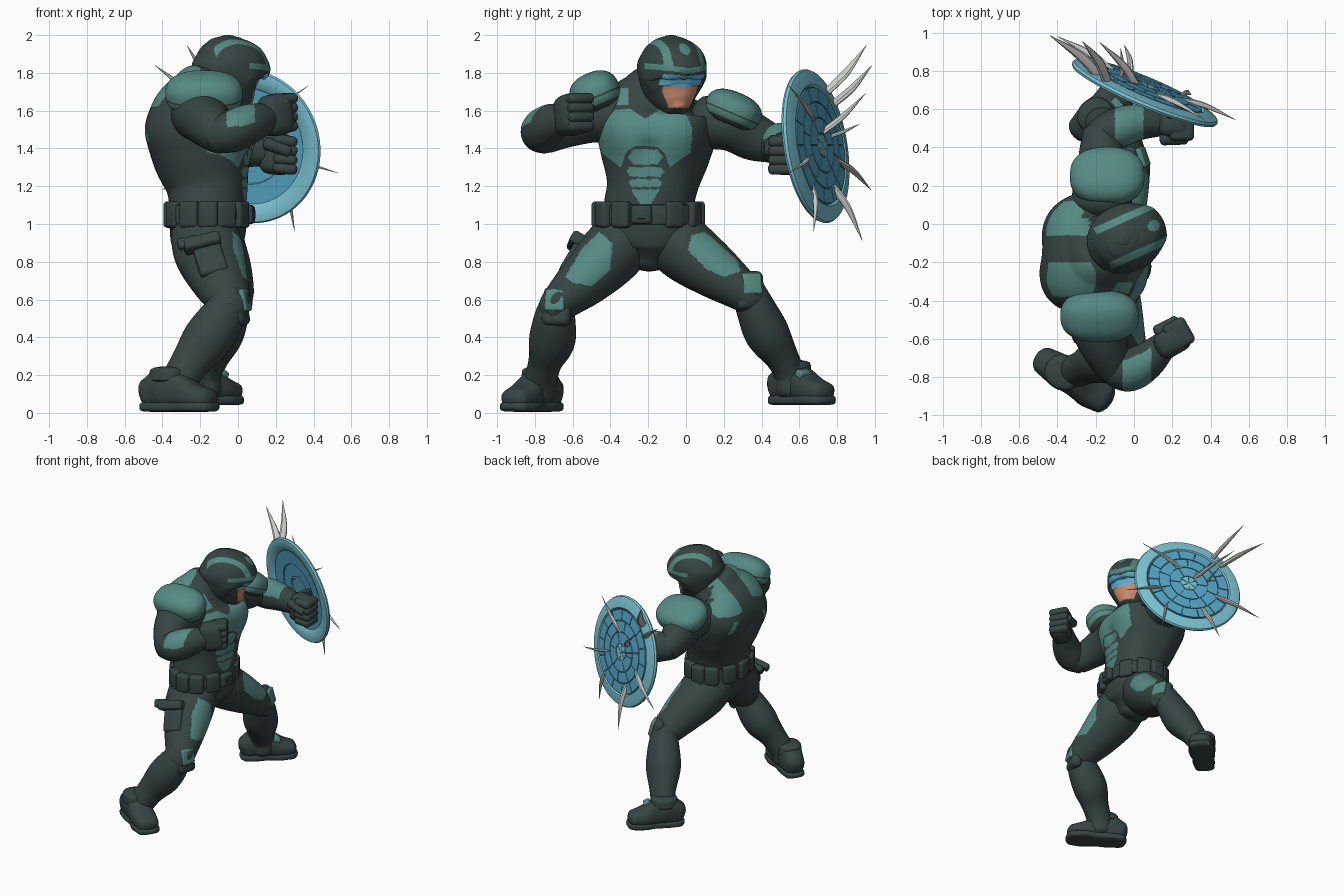
import bpy, bmesh, math
from mathutils import Vector, Matrix

if "Cube" in bpy.data.objects:
    bpy.data.objects.remove(bpy.data.objects["Cube"])

V = Vector
UP = V((0, 0, 1))


def srgb(name, r, g, b):
    m = bpy.data.materials.new(name)
    m.diffuse_color = [((c / 255 + .055) / 1.055) ** 2.4 for c in (r, g, b)] + [1]
    m.use_nodes = True
    m.node_tree.nodes["Principled BSDF"].inputs["Base Color"].default_value = m.diffuse_color
    return m


DARK = srgb("dark suit", 54, 69, 67)
TEAL = srgb("teal armour", 86, 138, 132)
SKIN = srgb("skin", 202, 138, 108)
VISOR = srgb("visor blue", 96, 186, 222)
RIM = srgb("shield rim", 124, 196, 212)
BLUE = srgb("shield blue", 86, 166, 198)
DEEP = srgb("shield groove", 62, 132, 162)
SHARD = srgb("shard grey", 208, 208, 206)


def finish(bm, name, mat):
    bmesh.ops.recalc_face_normals(bm, faces=bm.faces)
    me = bpy.data.meshes.new(name)
    bm.to_mesh(me)
    bm.free()
    me.materials.append(mat)
    ob = bpy.data.objects.new(name, me)
    bpy.context.collection.objects.link(ob)
    return ob


def loft(name, pts, a, mat, sides=40, steps=8, p=2.0, cap=.6):
    """Smooth tube through (x, y, z, ra, rb) rings; a is the direction of ra."""
    P = [V(q) for q in pts]
    P = [P[0] * 2 - P[1]] + P + [P[-1] * 2 - P[-2]]
    R = []
    for i in range(1, len(P) - 2):
        p0, p1, p2, p3 = P[i - 1:i + 3]
        for k in range(steps):
            t = k / steps
            R.append(.5 * (2 * p1 + (p2 - p0) * t + (2 * p0 - 5 * p1 + 4 * p2 - p3) * t * t
                           + (3 * p1 - p0 - 3 * p2 + p3) * t ** 3))
    R.append(P[-2])
    C = [V(r[:3]) for r in R]
    n = len(R)
    T = [(C[min(i + 1, n - 1)] - C[max(i - 1, 0)]).normalized() for i in range(n)]
    rings = [(C[i], T[i], R[i][3], R[i][4]) for i in range(n)]
    if cap:                                   # rounded ends
        def end(i, s):
            m = min(R[i][3], R[i][4]) * cap
            return [(C[i] + T[i] * s * m * math.sin(q), T[i], R[i][3] * math.cos(q), R[i][4] * math.cos(q))
                    for q in (.35, .7, 1.05, 1.35, 1.5)]
        rings = end(0, -1)[::-1] + rings + end(n - 1, 1)
    bm = bmesh.new()
    loops = []
    sc = lambda c: math.copysign(abs(c) ** (2 / p), c)
    for c, t, ra, rb in rings:
        u = (V(a) - t * V(a).dot(t)).normalized()
        w = t.cross(u)
        loops.append([bm.verts.new(c + u * ra * sc(math.cos(j * math.tau / sides))
                                   + w * rb * sc(math.sin(j * math.tau / sides))) for j in range(sides)])
    for A, B in zip(loops, loops[1:]):
        for j in range(sides):
            bm.faces.new((A[j], A[j - 1], B[j - 1], B[j]))
    bm.faces.new(loops[0])
    bm.faces.new(loops[-1])
    return finish(bm, name, mat)


def paint(ob, mat, rule):
    ob.data.materials.append(mat)
    k = len(ob.data.materials) - 1
    for f in ob.data.polygons:
        if rule(f.center, f.normal):
            f.material_index = k


def bump(ob, c, r, amt):
    c = V(c)
    nor = [v.normal.copy() for v in ob.data.vertices]
    for v, q in zip(ob.data.vertices, nor):
        v.co += q * amt * math.exp(-((v.co - c).length / r) ** 2)


def box(name, c, size, x, mat, z=UP, bev=.02):
    x = V(x).normalized()
    y = V(z).cross(x).normalized()
    M = Matrix((x, y, x.cross(y))).transposed().to_4x4()
    bm = bmesh.new()
    bmesh.ops.create_cube(bm, size=1)
    bmesh.ops.scale(bm, vec=size, verts=bm.verts)
    bmesh.ops.bevel(bm, geom=bm.edges[:], offset=bev, segments=4, profile=.5, affect='EDGES')
    bmesh.ops.transform(bm, matrix=Matrix.Translation(c) @ M, verts=bm.verts)
    return finish(bm, name, mat)


def inside(a, b, poly):
    r = False
    for (x1, y1), (x2, y2) in zip(poly, poly[1:] + poly[:1]):
        if (y1 > b) != (y2 > b) and a < (x2 - x1) * (b - y1) / (y2 - y1) + x1:
            r = not r
    return r


# torso with chest plate, stomach cells and upper back panels
FWD = V((math.cos(-.15), math.sin(-.15), 0))
torso = loft("torso", [(-.17, -.21, .8, .12, .1), (-.17, -.2, .88, .18, .21), (-.16, -.2, .98, .2, .24),
                       (-.16, -.2, 1.08, .2, .235), (-.165, -.18, 1.2, .215, .24), (-.19, -.165, 1.35, .255, .285),
                       (-.2, -.155, 1.5, .275, .32), (-.2, -.15, 1.61, .24, .31), (-.18, -.13, 1.69, .17, .21),
                       (-.15, -.1, 1.74, .12, .14)], FWD, DARK, 220, 22, 2.3, .5)
for c, r, k in (((.07, -.36, 1.47), .13, .025), ((.08, -.02, 1.47), .13, .025), ((-.42, -.34, 1.5), .15, .03),
                ((-.42, .02, 1.5), .15, .03), ((-.48, -.15, 1.45), .06, -.025), ((.08, -.2, 1.4), .05, -.02)):
    bump(torso, c, r, k)
PLATE = [(-.01, 1.55), (.08, 1.61), (.21, 1.6), (.25, 1.5), (.24, 1.38), (.13, 1.3), (.1, 1.38), (.06, 1.41),
         (-.01, 1.41)]
CELLS = [(1.315, 1.395, .095), (1.25, 1.302, .1), (1.195, 1.238, .09)]


def torso_rule(c, n):
    d = abs(c.y + .215)
    if n.x > .1:
        return (inside(d, c.z, PLATE) or (1.63 < c.z < 1.72 and .09 < d < .15)
                or (1.09 < c.z < 1.183 and d < .075 * (c.z - 1.06) / .12)
                or any(a < c.z < b and d < w - abs(c.z - (a + b) / 2) * .8 for a, b, w in CELLS))
    e = abs(c.y + .13)
    return c.x < -.2 and (n.z > .42 and .07 < e < .25 or 1.44 < c.z < 1.53 and .15 < e - (1.5 - c.z) * .5 < .18)


paint(torso, TEAL, torso_rule)

# belt, buckle and pouches
loft("belt", [(-.16, -.2, 1.0, .21, .255), (-.16, -.2, 1.05, .215, .258), (-.16, -.2, 1.1, .21, .255)],
     FWD, DARK, 64, 4, 2.4, .05)
for deg in (-150, -118, -90, -62, -32, 30, 62, 90, 118, 150, 180):
    q = math.radians(deg)
    out = V((math.cos(q), math.sin(q), 0))
    box("belt_pouch", V((-.16 + .2 * out.x, -.2 + .265 * out.y, 1.05)), (.07, .105, .14), out, DARK)
box("buckle", (.06, -.235, 1.05), (.05, .11, .1), FWD, DARK)
box("buckle_inset", (.083, -.238, 1.05), (.012, .05, .045), FWD, DARK, bev=.004)

# neck, helmet and face
loft("neck", [(-.17, -.1, 1.64, .13, .15), (-.12, -.09, 1.7, .12, .13), (-.07, -.08, 1.77, .11, .12)], FWD, DARK)
HF = V((math.cos(.42), math.sin(.42), 0))
HS = V((-HF.y, HF.x, 0))
HC = V((-.045, -.075, 0))
rows = [(.075, 1.6, .055, .055), (.055, 1.63, .09, .09), (.02, 1.69, .14, .138), (.0, 1.75, .172, .163),
        (.0, 1.81, .2, .177), (-.002, 1.87, .196, .172), (-.008, 1.93, .157, .139), (-.01, 1.965, .112, .1),
        (-.01, 1.985, .07, .062), (-.01, 1.994, .035, .03)]
head = loft("helmet", [(*(HC + HF * o + UP * z), a, b) for o, z, a, b in rows], HF, DARK, 180, 18, 2.1, .2)


def hd(c):
    r = c - HC
    return r.dot(HF), r.dot(HS)


for f0, s, z, r, k in ((.2, 0, 1.82, .06, .018), (.19, .08, 1.81, .05, .014), (.19, -.08, 1.81, .05, .014),
                       (.18, 0, 1.69, .018, .03), (.14, 0, 1.61, .035, .012), (.19, 0, 1.755, .05, -.012),
                       (.05, .165, 1.75, .05, .012), (.05, -.165, 1.75, .05, .012)):
    bump(head, HC + HF * f0 + HS * s + UP * z, r, k)
paint(head, TEAL, lambda c, n: (hd(c)[0] > .04 and 1.795 < c.z - abs(hd(c)[1]) * .15 < 1.825)
      or (c.z > 1.835 and .08 < abs(hd(c)[1]) < .118 and hd(c)[0] > -.13)
      or (hd(c)[0] > 0 and (hd(c)[1] ** 2 + (c.z - 1.925) ** 2) < .0009))
paint(head, SKIN, lambda c, n: hd(c)[0] > .06 and 1.615 < c.z < 1.73 and abs(hd(c)[1]) < min(.1, .05 + (c.z - 1.6) * .5))
paint(head, VISOR, lambda c, n: hd(c)[0] > .05 and 1.725 < c.z - abs(hd(c)[1]) * .1 < 1.783 and abs(hd(c)[1]) < .12)


# shoulder pads
def pad(name, c, rx, ry, rz, tilt):
    bm = bmesh.new()
    bmesh.ops.create_uvsphere(bm, u_segments=64, v_segments=48, radius=1)
    for v in bm.verts:
        v.co = V([math.copysign(abs(k) ** .82, k) for k in v.co])
        v.co.z = max(v.co.z, -.75)
    bmesh.ops.scale(bm, vec=(rx, ry, rz), verts=bm.verts)
    M = Matrix.Translation(c) @ Matrix.Rotation(tilt, 4, 'X')
    bmesh.ops.transform(bm, matrix=M, verts=bm.verts)
    ob = finish(bm, name, TEAL)
    inv = M.inverted()
    paint(ob, DARK, lambda p, n: (inv @ p).z < -.5 * rz or -.2 < (inv @ p).z / rz < -.12)


pad("right_shoulder_pad", (-.18, -.48, 1.69), .205, .135, .115, .4)
pad("left_shoulder_pad", (-.14, .25, 1.6), .195, .155, .1, -.4)

# arms
loft("right_upper_arm", [(-.19, -.38, 1.58, .15, .17), (-.19, -.5, 1.57, .14, .155), (-.16, -.63, 1.53, .125, .125),
                         (-.1, -.75, 1.47, .1, .1)], UP, DARK)
rf = loft("right_forearm", [(-.12, -.75, 1.46, .09, .09), (-.03, -.765, 1.49, .11, .11), (.06, -.72, 1.53, .105, .1),
                            (.15, -.64, 1.56, .08, .075)], UP, DARK, 72, 20)
paint(rf, TEAL, lambda c, n: -.06 < c.x < .09 and n.z > .2 and n.y < .4)
loft("left_upper_arm", [(-.17, .1, 1.54, .14, .16), (-.16, .24, 1.52, .135, .15), (-.17, .36, 1.46, .125, .12),
                        (-.17, .47, 1.42, .1, .1)], UP, DARK)
lf = loft("left_forearm", [(-.18, .46, 1.42, .095, .09), (-.09, .5, 1.42, .115, .105), (.02, .53, 1.4, .1, .095),
                           (.15, .53, 1.38, .075, .07)], UP, DARK, 72, 20)
paint(lf, TEAL, lambda c, n: -.1 < c.x < .05 and n.z > .25)


def fist(side, c, f, inner):
    c, f, inner = V(c), V(f).normalized(), V(inner).normalized()
    box(side + "_hand", c - f * .01, (.18, .15, .22), f, DARK, bev=.06)
    for i in range(4):
        box(side + "_finger", c + f * .035 + inner * .015 + UP * (i - 1.5) * .049, (.13, .15, .057), f, DARK, bev=.026)
    t = c + inner * .08 + UP * .05
    loft(side + "_thumb", [(*(t - f * .06), .034, .034), (*(t + f * .05 - UP * .03), .03, .03)], UP, DARK, 16, 4)


fist("right", (.21, -.605, 1.58), (.8, .45, .15), (-.4, .85, 0))
fist("left", (.215, .525, 1.37), (1, .0, -.1), (0, -1, 0))

# legs
rt = loft("right_thigh", [(-.18, -.3, .95, .18, .16), (-.15, -.4, .84, .185, .17), (-.1, -.53, .71, .155, .145),
                          (-.05, -.66, .59, .115, .105), (-.06, -.7, .53, .1, .09)], (1, 0, 0), DARK, 120, 24)
lt = loft("left_thigh", [(-.17, -.1, .95, .18, .16), (-.14, .0, .86, .185, .17), (-.08, .15, .75, .155, .145),
                         (-.03, .3, .64, .115, .105), (-.04, .35, .59, .1, .09)], (1, 0, 0), DARK, 120, 24)
RT = [(-.39, .9), (-.4, .76), (-.5, .67), (-.6, .69), (-.64, .72), (-.55, .87), (-.46, .96)]
LT = [(.01, .86), (.03, .94), (.1, .96), (.27, .81), (.29, .75), (.2, .72), (.11, .76)]
paint(rt, TEAL, lambda c, n: n.x > .05 and inside(c.y, c.z, RT))
paint(lt, TEAL, lambda c, n: n.x > .05 and inside(c.y, c.z, LT))
loft("right_shin", [(-.05, -.68, .6, .09, .085), (-.09, -.695, .5, .12, .11), (-.17, -.71, .38, .13, .122),
                    (-.25, -.745, .27, .105, .09), (-.31, -.77, .17, .095, .085), (-.33, -.78, .1, .09, .085)],
     (1, 0, 0), DARK, 40, 8)
loft("left_shin", [(-.03, .32, .67, .09, .085), (-.06, .37, .55, .12, .105), (-.1, .43, .42, .13, .118),
                   (-.15, .51, .29, .1, .088), (-.18, .55, .2, .09, .08), (-.18, .56, .12, .09, .08)],
     (1, 0, 0), DARK, 40, 8)
for s, c, d in (("right", (.025, -.69, .57), (.9, -.3, .2)), ("left", (.035, .345, .655), (.9, .3, .25))):
    c, d = V(c), V(d).normalized()
    box(s + "_knee_guard", c - d * .03, (.08, .155, .21), d, DARK, bev=.035)
    box(s + "_knee_plate", c + d * .012 + UP * .025, (.035, .11, .12), d, TEAL, bev=.016)


# boots with soles
def boot(side, heel, toe, z0):
    h, t = V((*heel, z0)), V((*toe, z0))
    d = t - h
    rows = [(0, .1, .085, .075), (.25, .125, .11, .088), (.5, .11, .095, .085), (.75, .085, .07, .092),
            (1, .07, .055, .08)]
    loft(side + "_boot", [(*(h + d * k + UP * z), a, b) for k, z, a, b in rows], UP, DARK, 40, 8, 2.5, .8)
    rows = [(-.02, .074), (.25, .083), (.5, .078), (.75, .096), (1.02, .084)]
    loft(side + "_sole", [(*(h + d * k + UP * .028), .027, b) for k, b in rows], UP, DARK, 32, 6, 4, 1.8)
    c = h + d * .3 + UP * .2
    loft(side + "_boot_cuff", [(*(c - UP * .03), .1, .092), (*(c + UP * .02), .095, .087)], d, DARK, 40, 4, 2.2, .25)


boot("right", (-.46, -.72), (-.165, -.905), .005)
boot("left", (-.27, .5), (-.04, .72), .04)
box("boot_patch", (-.09, .62, .205), (.05, .08, .04), (.7, .7, -.5), TEAL, bev=.012)

# holster and sidearm on the right thigh
HZ = V((-.25, .5, .83)).normalized()
HX = V((1, .1, .25))
box("holster", (-.15, -.59, .82), (.15, .08, .22), HX, DARK, z=HZ)
box("holster_flap", (-.19, -.575, .9), (.2, .09, .07), HX, DARK, z=HZ)
box("sidearm_grip", (-.27, -.59, .9), (.1, .045, .06), HX, DARK, z=HZ, bev=.012)

# round shield, turned from a profile
N = V((.385, .91, .15)).normalized()
SU = (UP - N * N.z).normalized()
SV = N.cross(SU)
SC = V((.065, .705, 1.415))


def sp(r, q, h):
    return SC + (SU * math.cos(q) + SV * math.sin(q)) * r + N * h


prof = [(.002, -.005), (.1, -.005), (.105, -.012), (.2, -.012), (.205, -.018), (.31, -.02), (.32, -.03), (.385, -.038),
        (.405, -.035), (.412, -.022), (.405, -.008), (.34, .012), (.325, .012), (.315, .0), (.15, .012), (.002, .016)]
bm = bmesh.new()
loops = [[bm.verts.new(sp(r, j * math.tau / 96, h)) for j in range(96)] for r, h in prof]
for A, B in zip(loops, loops[1:]):
    for j in range(96):
        bm.faces.new((A[j - 1], A[j], B[j], B[j - 1]))
shield = finish(bm, "shield", BLUE)
flat = lambda c: (c - SC - N * (c - SC).dot(N)).length
paint(shield, RIM, lambda c, n: flat(c) > .314)
paint(shield, DEEP, lambda c, n: flat(c) < .314 and n.dot(N) > 0)


# cracked panels on the outer face
def panel(r0, r1, q0, q1, mat):
    bm = bmesh.new()
    k = 6
    hh = lambda r: .018 - .05 * max(r - .12, 0)
    g = [[bm.verts.new(sp(r, q0 + (q1 - q0) * i / k, hh(r) + dh)) for i in range(k + 1)]
         for r, dh in ((r0, -.008), (r0, .002), (r1, .002), (r1, -.008))]
    for A, B in zip(g, g[1:]):
        for i in range(k):
            bm.faces.new((A[i], A[i + 1], B[i + 1], B[i]))
    for i in (0, k):
        bm.faces.new([row[i] for row in g])
    finish(bm, "shield_panel", mat)


for r0, r1, n, off, m in ((.004, .06, 6, 0, RIM), (.067, .145, 6, .5, BLUE), (.152, .228, 10, 0, BLUE),
                          (.235, .31, 14, .5, BLUE)):
    for i in range(n):
        gap = .0032 / max(r1, .06)
        panel(r0, r1, (i + off) * math.tau / n + gap, (i + 1 + off) * math.tau / n - gap, m)
box("shield_grip", (.2, .6, 1.39), (.03, .1, .2), (1, -.4, 0), DARK, bev=.01)

# shards stuck in the shield: base (y, z) on the face, then the tip
for by, bz, tip, r in ((.775, 1.63, (-.44, .985, 1.84), .034), (.745, 1.7, (-.27, .955, 1.945), .034),
                       (.715, 1.48, (-.18, .95, 1.69), .028), (.755, 1.46, (-.07, .92, 1.53), .016),
                       (.795, 1.34, (-.4, .98, 1.18), .026), (.775, 1.2, (-.05, .935, .91), .026),
                       (.665, 1.2, (.3, .675, .96), .02), (.645, 1.35, (.53, .545, 1.27), .02),
                       (.675, 1.54, (.37, .545, 1.73), .02)):
    bx = SC.x - (N.y * (by - SC.y) + N.z * (bz - SC.z)) / N.x
    b, t = V((bx, by, bz)), V(tip)
    mid = b.lerp(t, .4) + N * .02
    loft("shard", [(*b, r * .8, r * .45), (*mid, r * .75, r * .45), (*t, .001, .001)], N, SHARD, 8, 6, 2, 0)

bpy.ops.object.select_all(action='SELECT')
bpy.context.view_layer.objects.active = torso
bpy.ops.object.shade_smooth_by_angle(angle=math.radians(40))
